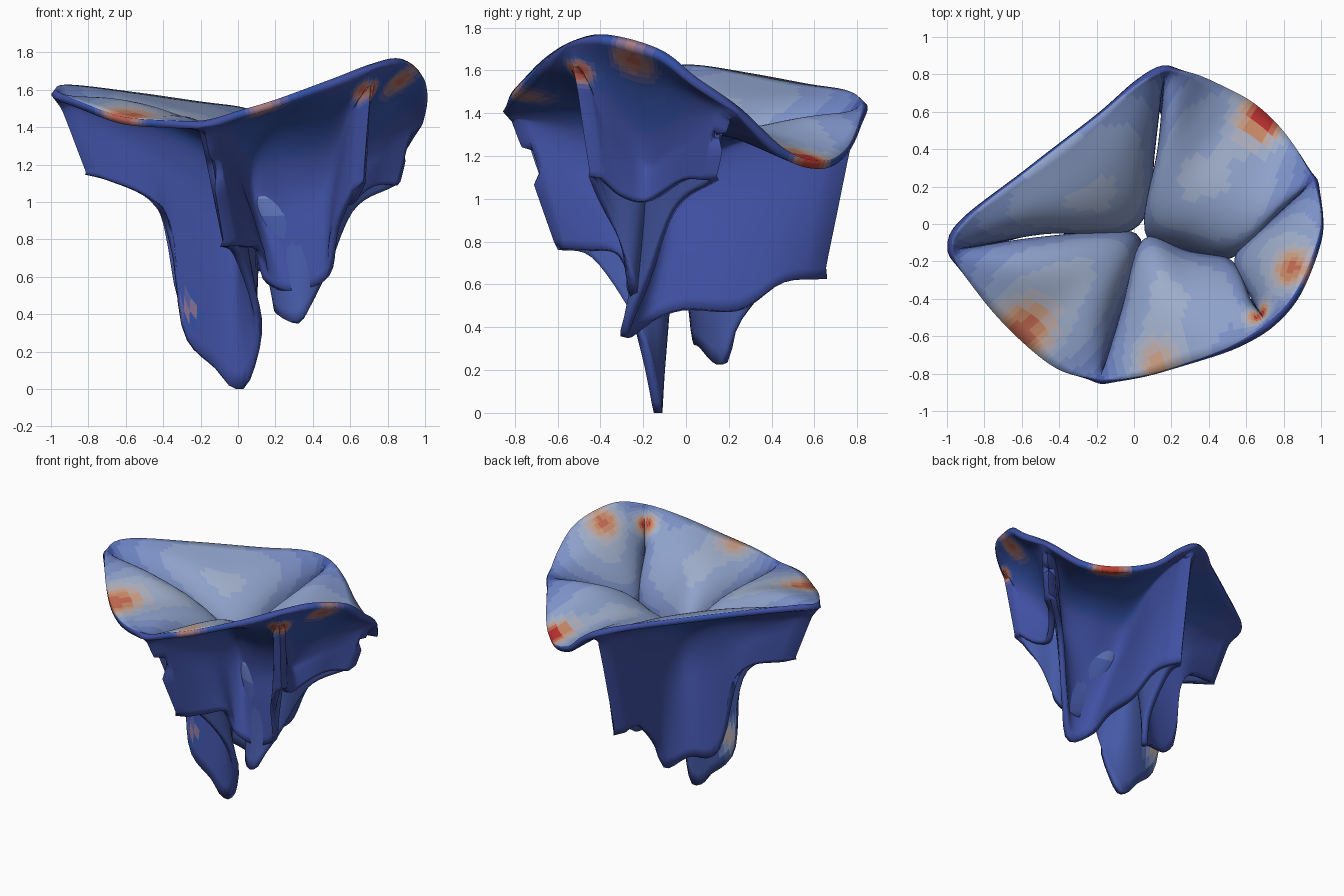
import bpy, bmesh, math
from mathutils import Vector as V

if "Cube" in bpy.data.objects:
    bpy.data.objects.remove(bpy.data.objects["Cube"])

NU, NV, NC = 40, 30, 12


def spline(pts, t):
    """Catmull-Rom through pts, t in 0..1."""
    n = len(pts) - 1
    i = min(int(t * n), n - 1)
    f = t * n - i
    b, c = pts[i], pts[i + 1]
    a = pts[i - 1] if i else b * 2 - c
    d = pts[i + 2] if i + 2 <= n else c * 2 - b
    return 0.5 * (2 * b + (c - a) * f + (2 * a - 5 * b + 4 * c - d) * f * f
                  + (3 * b - a - 3 * c + d) * f ** 3)


def resample(pts, count, flat=0.3):
    """Even steps by length; height counts only partly so hanging edges stay under their fold."""
    fine = [spline(pts, k / 300) for k in range(301)]
    acc = [0]
    for p, q in zip(fine, fine[1:]):
        d = q - p
        acc.append(acc[-1] + math.sqrt(d.x ** 2 + d.y ** 2 + (flat * d.z) ** 2))
    out, k = [], 0
    for i in range(count + 1):
        while k < 300 and acc[k] < acc[-1] * i / count - 1e-9:
            k += 1
        out.append(fine[k])
    return out


def vecs(*pts):
    return [V(p) for p in pts]


# Closed saddle-shaped rim, clockwise from the left tip
rim = vecs((-.97, -.15, 1.59), (-.9, .02, 1.62), (-.55, .3, 1.58), (-.2, .57, 1.53), (.02, .75, 1.5),
           (.17, .82, 1.45), (.3, .81, 1.36), (.45, .75, 1.23), (.65, .64, 1.17), (.82, .47, 1.22),
           (.95, .25, 1.42), (1.0, .05, 1.56), (.97, -.12, 1.69), (.86, -.37, 1.76),
           (.71, -.53, 1.73), (.5, -.66, 1.65), (.2, -.77, 1.54), (0, -.82, 1.48),
           (-.18, -.83, 1.43), (-.4, -.78, 1.43), (-.62, -.61, 1.45), (-.82, -.39, 1.52))
ring = rim[-2:] + rim + rim[:3]


def rim_part(i, j):
    fine = [spline(ring, (k + 2 + f / 12) / (len(ring) - 1)) for k in range(i, j) for f in range(12)]
    return fine + [spline(ring, (j + 2) / (len(ring) - 1))]


# Contact lines where neighbouring leaflets meet, from commissure inward
mid = V((.03, -.04, 1.12))
joint = V((.53, -.18, 1.2))
left = vecs((-.92, -.13, 1.5), (-.5, -.06, 1.33))
back = vecs((.16, .77, 1.34), (.11, .4, 1.25))
right = vecs((.92, .19, 1.38), (.75, .03, 1.32))
front_right = vecs((.69, -.5, 1.62), (.63, -.41, 1.42))
front = vecs((-.17, -.79, 1.36), (-.08, -.45, 1.24))
link = V((.27, -.13, 1.14))

# Bottom ends of the five commissure folds
f_left, f_back, f_right = V((-.78, -.12, 1.14)), V((.13, .62, .62)), V((.84, .12, 1.08))
f_fr, f_front = V((.65, -.42, 1.1)), V((-.06, -.58, .76))

# Each leaflet: rim span, contact curve, free edge, belly lift
leaflets = [
    (0, 5, left + [mid] + back[::-1],
     [f_left] + vecs((-.45, -.03, 1.0), (-.33, .01, .5), (-.25, .03, .33), (-.08, .06, .3),
                     (.07, .16, .22), (.1, .25, .42), (.11, .45, .63)) + [f_back], .1),
    (5, 10, back + [mid, link, joint] + right[::-1],
     [f_back] + vecs((.19, .45, .6), (.22, .25, .47), (.2, -.02, .47), (.2, -.2, .4),
                     (.33, -.31, .36), (.47, -.2, .6), (.62, -.06, .95)) + [f_right], .17),
    (10, 14, right + [joint] + front_right[::-1],
     [f_right] + vecs((.7, 0, 1.08), (.58, -.17, .98), (.6, -.3, 1.0)) + [f_fr], .1),
    (14, 18, front_right + [joint, link, mid] + front[::-1],
     [f_fr] + vecs((.54, -.33, .85), (.49, -.24, .6), (.3, -.22, .51), (.14, -.25, .57),
                   (.1, -.32, .73), (.02, -.45, .75)) + [f_front], .12),
    (18, 22, front + [mid] + left[::-1],
     [f_front] + vecs((.02, -.42, .7), (.13, -.2, .35), (.06, -.12, .03), (-.03, -.11, .0),
                      (-.12, -.11, .1), (-.29, -.13, .29), (-.36, -.1, .75), (-.47, -.11, 1.0))
     + [f_left], .17),
]

# Heat spots (position, radius, strength)
spots = [(V((.7, .58, 1.2)), .13, .9), (V((.86, -.25, 1.66)), .12, .6), (V((.68, -.5, 1.6)), .08, 1),
         (V((-.6, -.58, 1.47)), .17, .65), (V((.12, -.76, 1.52)), .14, .45), (V((-.28, -.12, .42)), .09, .9)]

bm = bmesh.new()
cols, heat = [], []
for a, b, contact, free, lift in leaflets:
    r = resample(rim_part(a, b), NU, 1)
    c, e = resample(contact, NU), resample(free, NU)
    for i in range(NU):
        s = math.sin(math.pi * i / NU)
        belly = r[i].lerp(c[i], .5) + V((0, 0, lift * s))
        lip = r[i].lerp(c[i], .85) + V((0, 0, lift * .65 * s))
        path = [r[i], belly, lip, c[i].lerp(e[i], .15), c[i].lerp(e[i], .55), e[i]]
        col = []
        for j in range(NV + 1):
            p = spline(path, j / NV)
            h = .42 * s ** .6 * max(0, math.cos((j / NV - .22) * 3.2))
            h += sum(k * math.exp(-((p - q).length / w) ** 2) for q, w, k in spots)
            col.append(bm.verts.new(p))
            heat.append(min(h, 1))
        cols.append(col)
bm.verts.index_update()
for k, p in enumerate(cols):
    q = cols[(k + 1) % len(cols)]
    for j in range(NV):
        f = bm.faces.new((p[j], p[j + 1], q[j + 1], q[j]))
        f.smooth = True
        f.material_index = round(sum(heat[v.index] for v in f.verts) / 4 * (NC - 1))
for _ in range(2):
    bmesh.ops.smooth_vert(bm, verts=[v for v in bm.verts if not v.is_boundary], factor=.5,
                          use_axis_x=True, use_axis_y=True, use_axis_z=True)
low = min(v.co.z for v in bm.verts)
bmesh.ops.translate(bm, verts=bm.verts, vec=(0, 0, -low))
me = bpy.data.meshes.new("valve_leaflets")
bm.to_mesh(me)
bm.free()
valve = bpy.data.objects.new("valve_leaflets", me)
bpy.context.collection.objects.link(valve)

# Cool-to-warm colours: first set for the inside, second for the outside
inner = vecs((.06, .1, .38), (.19, .27, .56), (.38, .43, .56), (.6, .32, .2), (.5, .03, .03))
outer = vecs((.05, .08, .36), (.05, .08, .36), (.06, .1, .4), (.4, .2, .2), (.5, .05, .03))
for name, ramp in (("inside", inner), ("outside", outer)):
    for k in range(NC):
        m = bpy.data.materials.new(f"{name}_{k}")
        m.diffuse_color = (*[max(0, x) for x in spline(ramp, k / (NC - 1))], 1)
        m.use_nodes = True
        m.node_tree.nodes["Principled BSDF"].inputs["Base Color"].default_value = m.diffuse_color
        me.materials.append(m)

# Leaflet thickness, added to the underside
sol = valve.modifiers.new("thickness", 'SOLIDIFY')
sol.thickness = .04
sol.offset = -1
sol.material_offset = NC
sol.material_offset_rim = NC
bpy.context.view_layer.objects.active = valve
valve.select_set(True)
bpy.ops.object.shade_smooth_by_angle(angle=math.radians(50))
